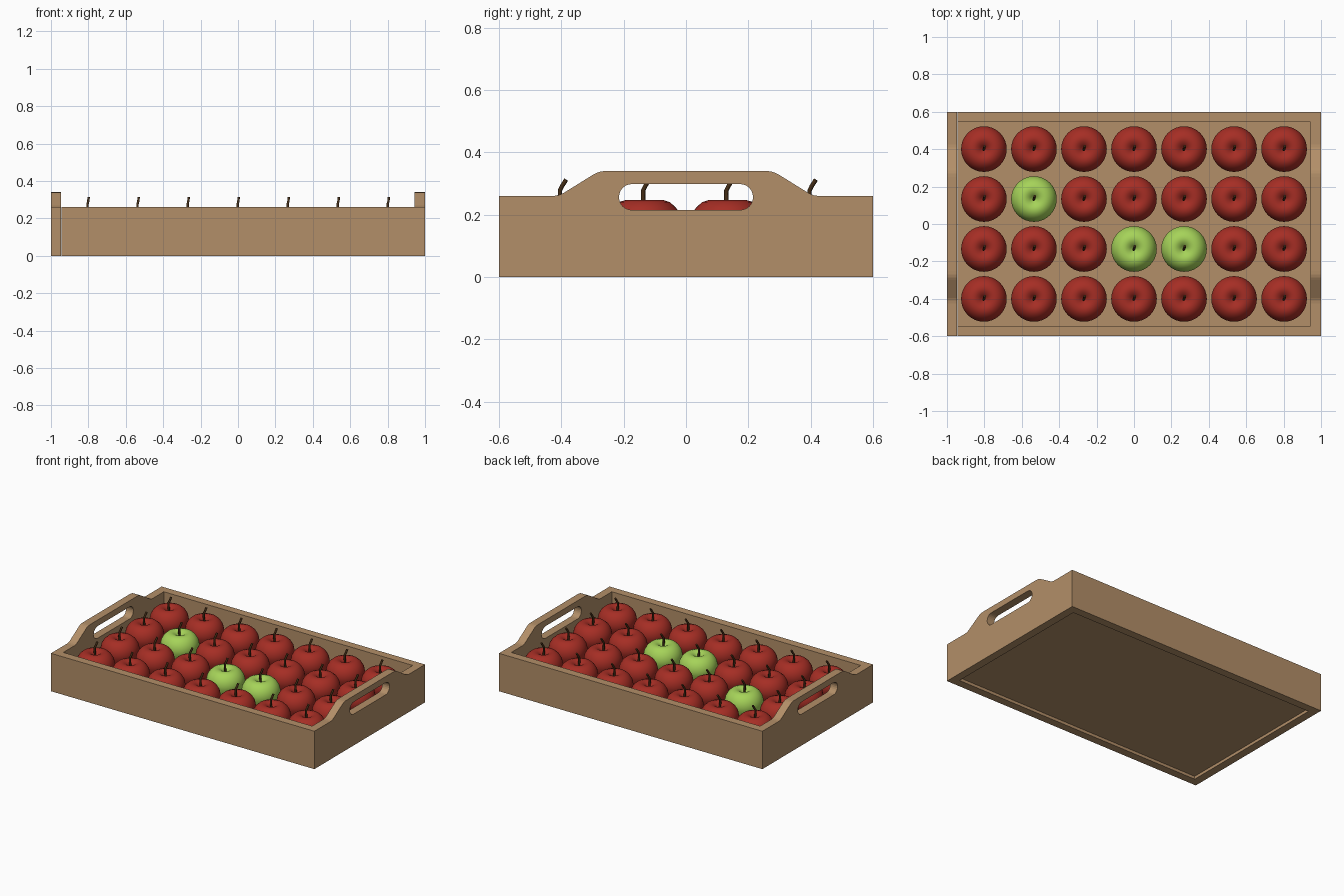
import bpy, bmesh, math
from mathutils import Matrix

if "Cube" in bpy.data.objects:
    bpy.data.objects.remove(bpy.data.objects["Cube"])


def material(name, rgb):
    m = bpy.data.materials.new(name)
    m.diffuse_color = (*rgb, 1)
    m.use_nodes = True
    m.node_tree.nodes["Principled BSDF"].inputs["Base Color"].default_value = m.diffuse_color
    return m


WOOD = material("wood", (0.45, 0.275, 0.14))
RED = material("red_skin", (0.38, 0.027, 0.018))
GREEN = material("green_skin", (0.38, 0.65, 0.10))
STEM = material("stem_brown", (0.06, 0.027, 0.008))


def add_object(name, mesh, loc=(0, 0, 0)):
    ob = bpy.data.objects.new(name, mesh)
    ob.location = loc
    bpy.context.collection.objects.link(ob)
    return ob


def box(name, lo, hi, mat):
    bm = bmesh.new()
    bmesh.ops.create_cube(bm, size=1)
    for v in bm.verts:
        v.co = [l + (c + 0.5) * (h - l) for c, l, h in zip(v.co, lo, hi)]
    me = bpy.data.meshes.new(name)
    bm.to_mesh(me)
    bm.free()
    me.materials.append(mat)
    return add_object(name, me)


def curve_mesh(name, splines, mat, cyclic, **settings):
    """Turn polylines into a filled plate or a round tube mesh."""
    cu = bpy.data.curves.new(name, 'CURVE')
    for k, v in settings.items():
        setattr(cu, k, v)
    for pts in splines:
        sp = cu.splines.new('POLY')
        sp.points.add(len(pts) - 1)
        for p, co in zip(sp.points, pts):
            p.co = (*co, 1)
        sp.use_cyclic_u = cyclic
    tmp = add_object(name + "_tmp", cu)
    dg = bpy.context.evaluated_depsgraph_get()
    me = bpy.data.meshes.new_from_object(tmp.evaluated_get(dg))
    bpy.data.objects.remove(tmp)
    me.name = name
    me.materials.clear()
    me.materials.append(mat)
    return me


def lathe(name, profile, mat, n=32):
    bm = bmesh.new()
    vs = [bm.verts.new((r, 0, z)) for r, z in profile]
    es = [bm.edges.new(p) for p in zip(vs, vs[1:])]
    bmesh.ops.spin(bm, geom=vs + es, axis=(0, 0, 1), cent=(0, 0, 0),
                   angle=2 * math.pi, steps=n)
    bmesh.ops.remove_doubles(bm, verts=bm.verts, dist=1e-4)
    bmesh.ops.recalc_face_normals(bm, faces=bm.faces)
    for f in bm.faces:
        f.smooth = True
    me = bpy.data.meshes.new(name)
    bm.to_mesh(me)
    bm.free()
    me.materials.append(mat)
    return me


# Tray sides and recessed floor
T = 0.055
for s, name in ((-1, "front_side"), (1, "back_side")):
    y0, y1 = sorted((s * 0.6, s * (0.6 - T)))
    box(name, (-1 + T, y0, 0), (1 - T, y1, 0.26), WOOD)
box("tray_floor", (-1 + T, -0.6 + T, 0.02), (1 - T, 0.6 - T, 0.042), WOOD)

# Handle ends: raised outline with a rounded grip slot
half = [(0.6, 0), (0.6, 0.26), (0.425, 0.26), (0.41, 0.262), (0.395, 0.268),
        (0.30, 0.327), (0.285, 0.335), (0.27, 0.339), (0.25, 0.34)]
outline = half + [(-y, z) for y, z in reversed(half)]
slot = []
R = 0.041
for cy, cz, a0 in ((0.174, 0.257, 0), (-0.174, 0.257, 90),
                   (-0.174, 0.256, 180), (0.174, 0.256, 270)):
    for i in range(7):
        a = math.radians(a0 + 15 * i)
        slot.append((cy + R * math.cos(a), cz + R * math.sin(a)))
plate = curve_mesh("handle_end", [[(*p, 0) for p in outline],
                                  [(*p, 0) for p in slot]], WOOD, True,
                   dimensions='2D', fill_mode='BOTH', extrude=T / 2)
plate.transform(Matrix(((0, 0, 1, 0), (1, 0, 0, 0), (0, 1, 0, 0), (0, 0, 0, 1))))
plate.shade_flat()
for s, name in ((-1, "left_handle_end"), (1, "right_handle_end")):
    add_object(name, plate, (s * (1 - T / 2), 0, 0))

# Apples and bent stems on a 7 x 4 grid
profile = [(0, 0.06), (0.02, 0.05), (0.04, 0.042), (0.06, 0.047), (0.085, 0.07),
           (0.108, 0.11), (0.12, 0.147), (0.122, 0.17), (0.116, 0.198),
           (0.102, 0.222), (0.082, 0.24), (0.06, 0.247), (0.04, 0.244),
           (0.02, 0.231), (0.008, 0.217), (0, 0.213)]
red = lathe("red_apple", profile, RED)
green = lathe("green_apple", profile, GREEN)
stem = curve_mesh("stem", [[(0, 0, 0.205), (-0.002, -0.004, 0.25),
                            (-0.002, -0.004, 0.277), (0.002, 0.003, 0.292),
                            (0.004, 0.016, 0.312)]], STEM, False,
                  dimensions='3D', bevel_depth=0.007, bevel_resolution=1,
                  use_fill_caps=True)
greens = {(1, 2), (3, 1), (4, 1)}
for i in range(7):
    for j in range(4):
        loc = ((i - 3) * 0.2675, (j - 1.5) * 0.267, 0)
        is_green = (i, j) in greens
        add_object("green_apple" if is_green else "red_apple",
                   green if is_green else red, loc)
        add_object("apple_stem", stem, loc)
